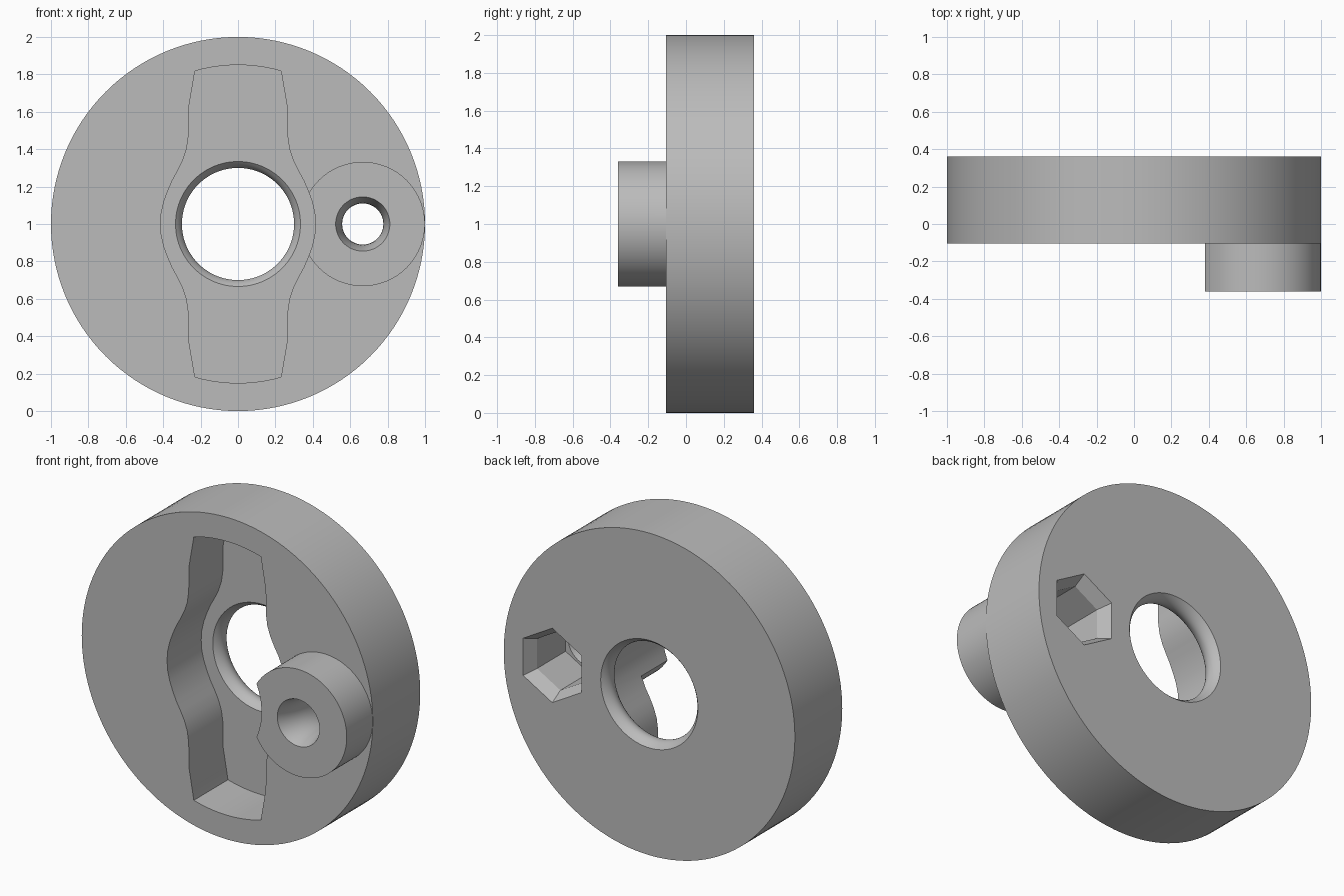
import bpy
import bmesh
from math import sin, cos, pi, radians

old = bpy.data.objects.get("Cube")
if old:
    bpy.data.objects.remove(old, do_unlink=True)

grey = bpy.data.materials.new("plain grey")
grey.use_nodes = True
colour = (0.5, 0.5, 0.5, 1)
grey.diffuse_color = colour
grey.node_tree.nodes["Principled BSDF"].inputs["Base Color"].default_value = colour

FRONT, BACK, BOSS_FRONT = -0.105, 0.36, -0.36
POCKET_FLOOR, SOCKET_FLOOR = 0.23, 0.0
PIN_X = 0.667


def ring(radius, x=0, sides=96):
    """Points of a circle or polygon, starting at the top."""
    return [(x + radius * sin(2 * pi * i / sides), 1 + radius * cos(2 * pi * i / sides))
            for i in range(sides)]


def loft(name, sections):
    """Closed solid through (y, outline) sections."""
    bm = bmesh.new()
    loops = [[bm.verts.new((x, y, z)) for x, z in outline] for y, outline in sections]
    count = len(loops[0])
    for a, b in zip(loops, loops[1:]):
        for i in range(count):
            j = (i + 1) % count
            bm.faces.new((a[i], a[j], b[j], b[i]))
    bm.faces.new(loops[0])
    bm.faces.new(loops[-1][::-1])
    bmesh.ops.recalc_face_normals(bm, faces=bm.faces)
    mesh = bpy.data.meshes.new(name)
    bm.to_mesh(mesh)
    bm.free()
    mesh.materials.append(grey)
    obj = bpy.data.objects.new(name, mesh)
    bpy.context.collection.objects.link(obj)
    return obj


def combine(target, other, operation):
    """Apply a boolean and discard the helper solid."""
    mod = target.modifiers.new(operation, "BOOLEAN")
    mod.operation = operation
    mod.solver = "EXACT"
    mod.object = other
    bpy.context.view_layer.objects.active = target
    bpy.ops.object.modifier_apply(modifier=mod.name)
    bpy.data.objects.remove(other, do_unlink=True)


def throat(name, x, mouth, waist, start, end):
    """Hourglass hole cutter, widest at both mouths."""
    sections = [(start - 0.1, ring(mouth, x))]
    for i in range(13):
        t = i / 12
        radius = waist + (mouth - waist) * (2 * t - 1) ** 2
        sections.append((start + (end - start) * t, ring(radius, x)))
    sections.append((end + 0.1, ring(mouth, x)))
    return loft(name, sections)


# Disc with the offset round boss
wheel = loft("crank_disc", [(FRONT, ring(1, sides=128)), (BACK, ring(1, sides=128))])
boss = loft("boss", [(BOSS_FRONT, ring(0.332, PIN_X)), (0, ring(0.332, PIN_X))])
combine(wheel, boss, "UNION")

# Waisted pocket: one quarter outline, mirrored both ways
quarter = [(0.85 * sin(a), 0.85 * cos(a)) for a in (i * 0.0548 for i in range(6))]
quarter += [(0.264, 0.62), (0.265, 0.47), (0.275, 0.4), (0.295, 0.34), (0.322, 0.285),
            (0.35, 0.235), (0.375, 0.178), (0.396, 0.12), (0.41, 0.06), (0.414, 0)]
half = quarter + [(x, -z) for x, z in quarter[-2::-1]]
outline = half + [(-x, z) for x, z in half[-2:0:-1]]
outline = [(x, z + 1) for x, z in outline]
pocket = loft("pocket", [(BOSS_FRONT - 0.1, outline), (POCKET_FLOOR, outline)])
combine(wheel, pocket, "DIFFERENCE")

# Hexagonal socket with a flared mouth in the back
socket = loft("socket", [(SOCKET_FLOOR, ring(0.185, PIN_X, 6)),
                         (BACK - 0.08, ring(0.185, PIN_X, 6)),
                         (BACK, ring(0.231, PIN_X, 6)),
                         (BACK + 0.1, ring(0.231, PIN_X, 6))])
combine(wheel, socket, "DIFFERENCE")

# Centre bore and pin hole
combine(wheel, throat("bore", 0, 0.334, 0.3, POCKET_FLOOR, BACK), "DIFFERENCE")
combine(wheel, throat("pin_hole", PIN_X, 0.145, 0.11, BOSS_FRONT, SOCKET_FLOOR), "DIFFERENCE")

# Smooth curves, sharp edges
bpy.ops.object.select_all(action="DESELECT")
wheel.select_set(True)
bpy.context.view_layer.objects.active = wheel
bpy.ops.object.shade_smooth_by_angle(angle=radians(25))
